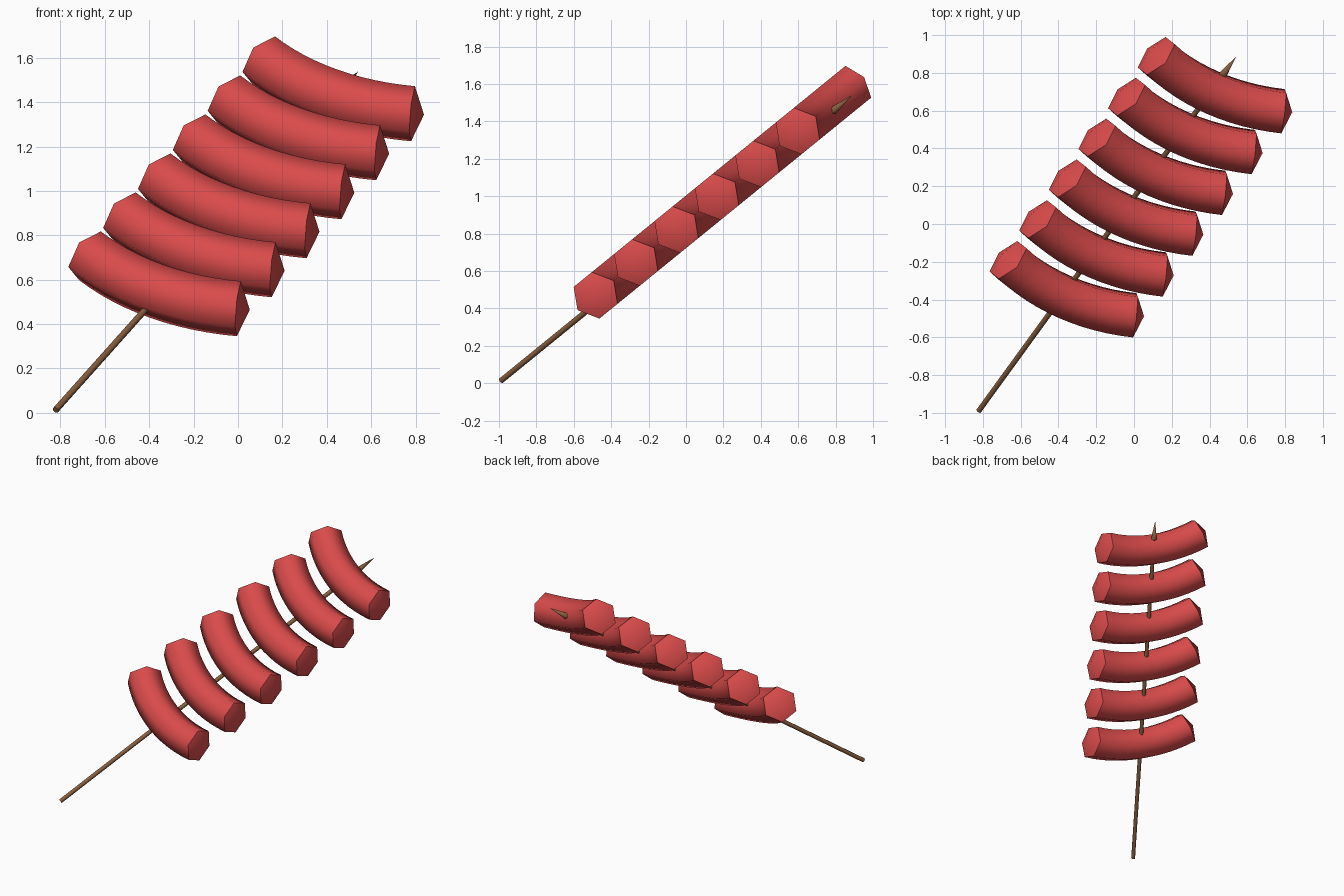
import bpy, bmesh, math
from mathutils import Vector, Matrix

if "Cube" in bpy.data.objects:
    bpy.data.objects.remove(bpy.data.objects["Cube"])

# Tilted frame: E across the skewer, D along it, N normal to the plate of sausages
V = Vector((0, 0.776, 0.631))
N = Vector((0, -0.631, 0.776))
X = Vector((1, 0, 0))
E = X * 0.871 - V * 0.491
D = X * 0.491 + V * 0.871
A0 = -0.343            # skewer position along E


def mat(name, col):
    m = bpy.data.materials.new(name)
    m.diffuse_color = (*col, 1)
    m.use_nodes = True
    m.node_tree.nodes["Principled BSDF"].inputs["Base Color"].default_value = m.diffuse_color
    return m


red = mat("sausage_red", (0.70, 0.07, 0.07))
brown = mat("stick_brown", (0.25, 0.115, 0.05))


def place(a, b, c):
    return E * (A0 + a) + D * b + N * c


def loft(name, rings, start, end, material, angle):
    """Skin a list of rings; close the ends with a fan to a pole point."""
    bm = bmesh.new()
    vr = [[bm.verts.new(p) for p in r] for r in rings]
    n = len(vr[0])
    for r, s in zip(vr, vr[1:]):
        for i in range(n):
            bm.faces.new((r[i], r[(i + 1) % n], s[(i + 1) % n], s[i]))
    for ring, tip in ((vr[0], start), (vr[-1], end)):
        p = bm.verts.new(tip)
        for i in range(n):
            bm.faces.new((ring[i], ring[(i + 1) % n], p))
    bmesh.ops.recalc_face_normals(bm, faces=bm.faces)
    me = bpy.data.meshes.new(name)
    bm.to_mesh(me)
    bm.free()
    me.materials.append(material)
    ob = bpy.data.objects.new(name, me)
    bpy.context.collection.objects.link(ob)
    me.shade_smooth()
    me.set_sharp_from_angle(angle=math.radians(angle))
    return ob


# Curved six-sided sausages with low domed ends
R, HALF, RAD, CAP, SEG = 1.05, math.radians(21.5), 0.126, 0.05, 12
NC = 0.669
for k in range(6):
    mid = -0.14 + 0.3197 * k
    rings = []
    for j in range(SEG + 1):
        t = -HALF + 2 * HALF * j / SEG
        ring = []
        for i in range(6):
            u = i * math.pi / 3
            q = R - RAD * math.cos(u)
            ring.append(place(q * math.sin(t), mid + R - q * math.cos(t),
                              NC + RAD * math.sin(u)))
        rings.append(ring)
    ends = []
    for s in (-1, 1):
        ends.append(place(s * (R * math.sin(HALF) + CAP * math.cos(HALF)),
                          mid + R - R * math.cos(HALF) + CAP * math.sin(HALF), NC))
    loft(f"sausage_{k + 1}", rings, ends[0], ends[1], red, 62)

# Wooden skewer with a pointed tip
NS = 0.634


def circle(b, r):
    return [place(r * math.cos(i * math.pi / 4), b, NS + r * math.sin(i * math.pi / 4))
            for i in range(8)]


loft("skewer", [circle(-1.065, 0.015), circle(1.56, 0.015), circle(1.565, 0.022)],
     place(0, -1.065, NS), place(0, 1.712, NS), brown, 50)
